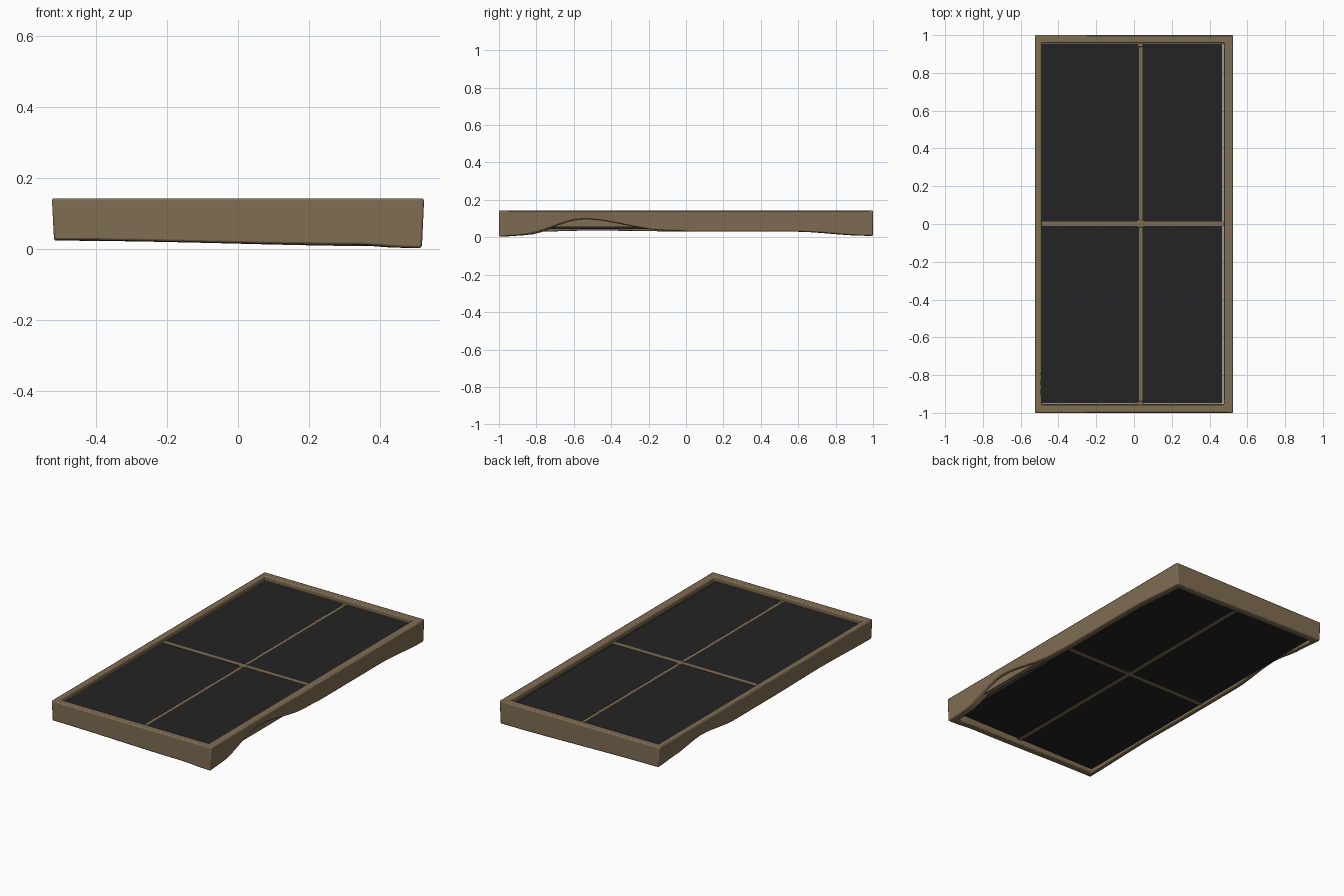
import bpy, bmesh, math
from mathutils import Vector

cube = bpy.data.objects.get("Cube")
if cube:
    bpy.data.objects.remove(cube, do_unlink=True)


def material(name, colour):
    m = bpy.data.materials.new(name)
    m.use_nodes = True
    m.diffuse_color = (*colour, 1)
    m.node_tree.nodes["Principled BSDF"].inputs["Base Color"].default_value = (*colour, 1)
    return m


wood = material("brown wood", (0.215, 0.155, 0.086))
glass = material("dark glass", (0.017, 0.017, 0.017))


def finish(bm, name, mat, bevel):
    bmesh.ops.recalc_face_normals(bm, faces=bm.faces)
    mesh = bpy.data.meshes.new(name)
    bm.to_mesh(mesh)
    bm.free()
    mesh.materials.append(mat)
    ob = bpy.data.objects.new(name, mesh)
    bpy.context.collection.objects.link(ob)
    if bevel:
        mod = ob.modifiers.new("soft edges", 'BEVEL')
        mod.width, mod.segments, mod.limit_method = bevel, 2, 'ANGLE'
        mod.angle_limit = math.radians(50)
    bpy.context.view_layer.objects.active = ob
    ob.select_set(True)
    bpy.ops.object.shade_smooth_by_angle(angle=math.radians(40))
    ob.select_set(False)
    return ob


def box(name, lo, hi, mat, bevel=0):
    bm = bmesh.new()
    bmesh.ops.create_cube(bm, size=1)
    lo, hi = Vector(lo), Vector(hi)
    for v in bm.verts:
        v.co = (lo + hi) / 2 + v.co * (hi - lo)
    return finish(bm, name, mat, bevel)


def eased(points, s):
    """Smoothly interpolate a height along a side."""
    for (a, za), (b, zb) in zip(points, points[1:]):
        if s <= b:
            f = (s - a) / (b - a)
            return za + (zb - za) * f * f * (3 - 2 * f)
    return points[-1][1]


# Wavy lower edges, each listed by position along the side
left_edge = [(-1, .004), (-.9, .011), (-.55, .098), (-.1, .036), (.05, .03), (.6, .03), (1, .008)]
right_edge = [(-1, .026), (-.5, .036), (-.1, .032), (.28, .032), (.6, .062), (.85, .035), (1, .024)]
front_edge = [(-.53, .026), (.33, .013), (.5, .004)]
back_edge = [(-.53, .024), (.5, .008)]


def frame_bottom(side, p):
    return (eased(front_edge, p.x), eased(left_edge, p.y),
            eased(back_edge, p.x), eased(right_edge, p.y))[side]


def corners(x0, x1, y):
    return [Vector((x0, -y)), Vector((x1, -y)), Vector((x1, y)), Vector((x0, y))]


def ring(name, outer, inner, top, bottom, steps, taper, bevel):
    """Closed rectangular ring whose lower edge follows the bottom function."""
    bm = bmesh.new()
    sections = []
    for side in range(4):
        nxt = (side + 1) % 4
        for i in range(steps):
            o = outer[side].lerp(outer[nxt], i / steps)
            n = inner[side].lerp(inner[nxt], i / steps)
            z = bottom(side, o)
            low = Vector((o.x * (1 - taper), o.y))
            sections.append([bm.verts.new((*p, h)) for p, h in
                             ((o, top), (n, top), (n, z), (low, z))])
    for a, b in zip(sections, sections[1:] + sections[:1]):
        for k in range(4):
            j = (k + 1) % 4
            bm.faces.new((a[k], a[j], b[j], b[k]))
    return finish(bm, name, wood, bevel)


# Outer frame and the rebate lip that holds the panes
ring("outer_frame", corners(-.525, .525, 1), corners(-.49, .478, .957),
     .143, frame_bottom, 40, .012, .006)
ring("pane_lip", corners(-.505, .503, .975), corners(-.487, .474, .953),
     .118, lambda side, p: .055, 1, 0, 0)

# Four dark panes
for row, (y0, y1) in (("front", (-.95, -.009)), ("back", (.012, .955))):
    for col, (x0, x1) in (("right", (-.488, .026)), ("left", (.044, .468))):
        box(f"{row}_{col}_pane", (x0, y0, .045), (x1, y1, .117), glass)

# Thin dividing bars
box("long_divider", (.024, -.957, .043), (.046, .957, .116), wood)
box("cross_divider", (-.49, -.011, .043), (.478, .014, .119), wood)
box("divider_joint", (.016, -.018, .042), (.054, .021, .120), wood, .004)

# Small joints where the long divider meets the end rails
for name, y in (("front", -.95), ("back", .95)):
    box(f"{name}_divider_end", (.02, y - .012, .042), (.05, y + .012, .119), wood, .003)
